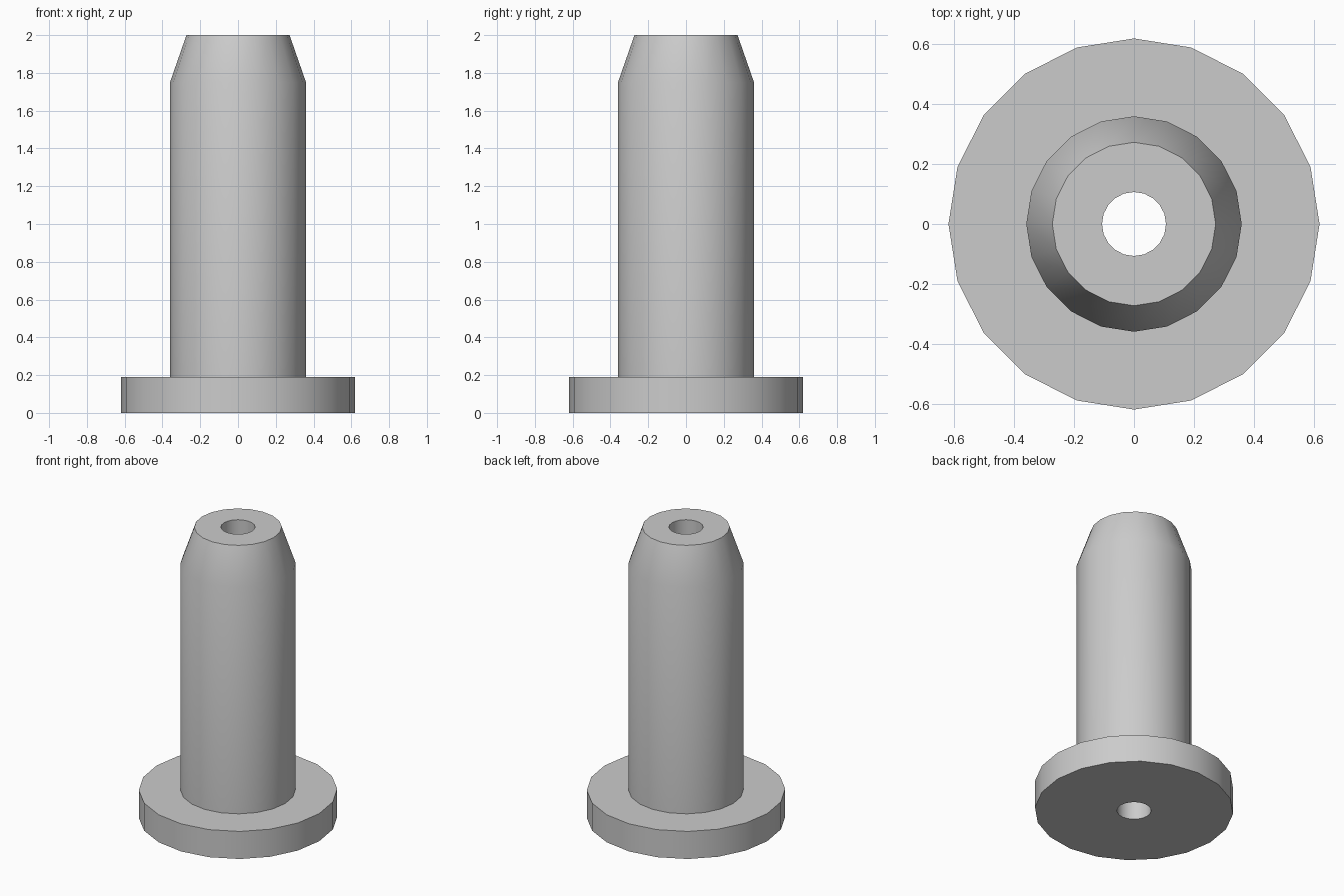
import bpy, bmesh
from math import cos, sin, tau, radians

cube = bpy.data.objects.get("Cube")
if cube:
    bpy.data.objects.remove(cube, do_unlink=True)

SIDES = 20

# Single plain grey
grey = bpy.data.materials.new("plain_grey")
grey.use_nodes = True
colour = (0.6, 0.6, 0.6, 1)
grey.diffuse_color = colour
grey.node_tree.nodes["Principled BSDF"].inputs["Base Color"].default_value = colour


def lathe(name, profile):
    """Revolve a closed (radius, height) loop around the z axis."""
    bm = bmesh.new()
    rings = [[bm.verts.new((r * cos(tau * i / SIDES), r * sin(tau * i / SIDES), z))
              for i in range(SIDES)] for r, z in profile]
    for k, low in enumerate(rings):
        high = rings[(k + 1) % len(rings)]
        for i in range(SIDES):
            j = (i + 1) % SIDES
            bm.faces.new((low[i], low[j], high[j], high[i]))
    bmesh.ops.recalc_face_normals(bm, faces=bm.faces)
    mesh = bpy.data.meshes.new(name)
    bm.to_mesh(mesh)
    bm.free()
    mesh.materials.append(grey)
    obj = bpy.data.objects.new(name, mesh)
    bpy.context.collection.objects.link(obj)
    bpy.ops.object.select_all(action="DESELECT")
    obj.select_set(True)
    bpy.context.view_layer.objects.active = obj
    bpy.ops.object.shade_smooth_by_angle(angle=radians(30))
    return obj


# Flanged pin: base flange, shaft, tapered tip and through bore in one solid
BORE, TIP, SHAFT, FLANGE = 0.107, 0.273, 0.36, 0.62
lathe("flanged_pin", [
    (BORE, 0), (FLANGE, 0), (FLANGE, 0.19), (SHAFT, 0.19),
    (SHAFT, 1.75), (TIP, 2), (BORE, 2),
])
